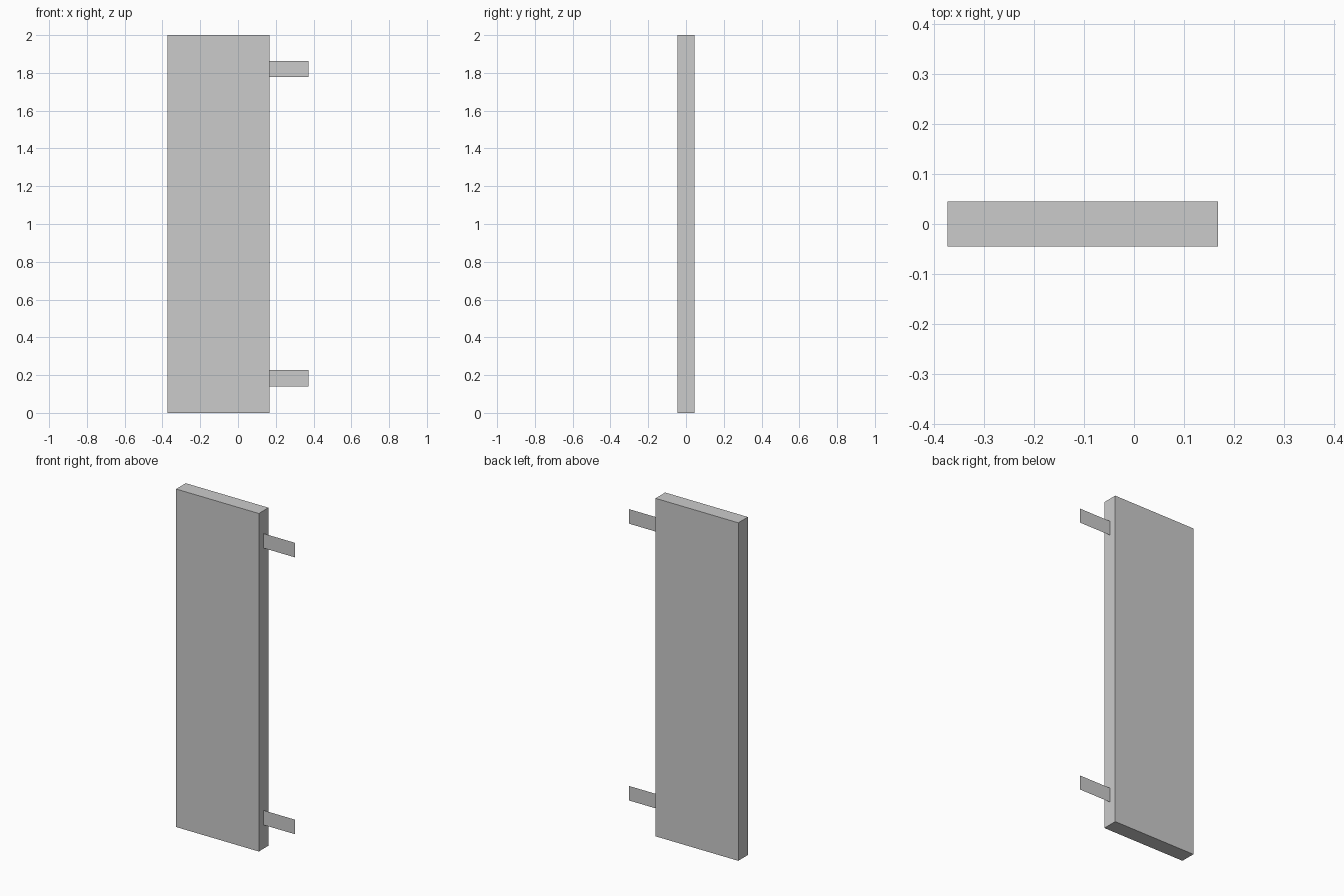
import bpy
import bmesh
from mathutils import Matrix, Vector

if "Cube" in bpy.data.objects:
    bpy.data.objects.remove(bpy.data.objects["Cube"])

LEFT, EDGE, TIP = -0.374, 0.168, 0.374   # panel left, panel right, hinge end
HALF_DEPTH, HEIGHT = 0.045, 2.0
HINGE_HEIGHT = 0.086


def add_object(name, bm):
    mesh = bpy.data.meshes.new(name)
    bm.to_mesh(mesh)
    bm.free()
    obj = bpy.data.objects.new(name, mesh)
    bpy.context.collection.objects.link(obj)
    return obj


# Door panel: plain solid slab
bm = bmesh.new()
bmesh.ops.create_cube(bm, size=1, matrix=Matrix.Translation(
    ((LEFT + EDGE) / 2, 0, HEIGHT / 2)) @ Matrix.Diagonal(
    (EDGE - LEFT, 2 * HALF_DEPTH, HEIGHT, 1)))
add_object("door_panel", bm)

# Hinge plates: paper-thin strips standing out from the middle of the edge
for name, z in (("lower_hinge_plate", 0.183), ("upper_hinge_plate", 1.821)):
    bm = bmesh.new()
    low, high = z - HINGE_HEIGHT / 2, z + HINGE_HEIGHT / 2
    corners = ((EDGE, low), (TIP, low), (TIP, high), (EDGE, high))
    bm.faces.new([bm.verts.new(Vector((x, 0, h))) for x, h in corners])
    add_object(name, bm)
